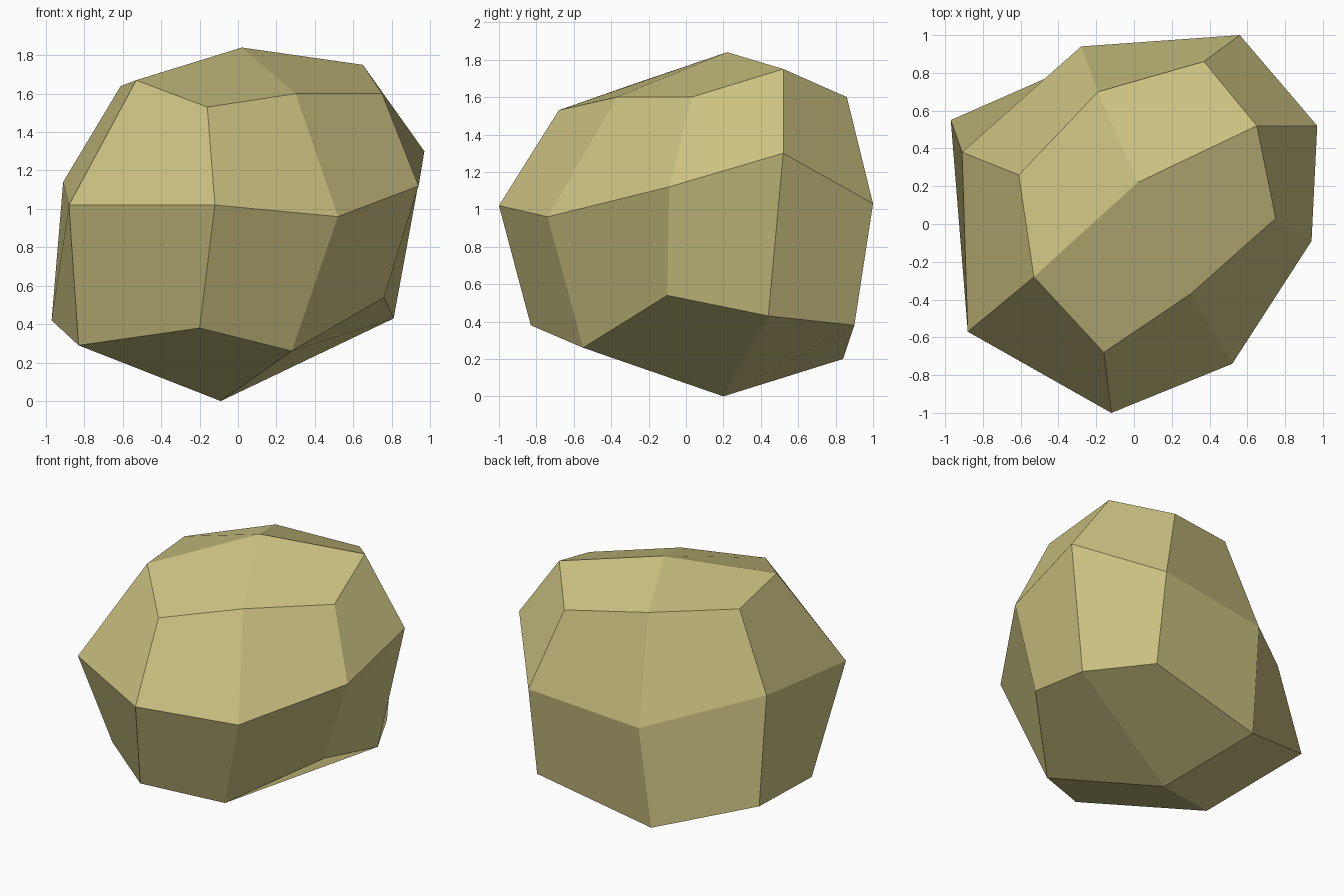
import bpy
import bmesh
from mathutils import Vector

# Remove the default object
default_cube = bpy.data.objects.get("Cube")
if default_cube:
    bpy.data.objects.remove(default_cube, do_unlink=True)


def make_material(name, colour):
    material = bpy.data.materials.new(name)
    material.use_nodes = True
    material.diffuse_color = colour
    shader = next(n for n in material.node_tree.nodes if n.type == "BSDF_PRINCIPLED")
    shader.inputs["Base Color"].default_value = colour
    shader.inputs["Roughness"].default_value = 0.9
    return material


def add_points(mesh, points):
    """Add points given in hundredths of a unit."""
    return [mesh.verts.new(Vector(point) / 100) for point in points]


def bridge_rings(mesh, lower, upper):
    """Join two rings of equal length with a band of quads."""
    count = len(lower)
    for i in range(count):
        j = (i + 1) % count
        mesh.faces.new((lower[i], lower[j], upper[j], upper[i]))


def cap_ring(mesh, ring, centre, folded_across=()):
    """Close a ring with four quads meeting at its centre point.
    Each quad holds one corner of the ring, which sits at an even index.
    Quads fold from centre to corner, or across for the listed corners."""
    for corner in range(0, len(ring), 2):
        before = ring[corner - 1]
        after = ring[corner + 1]
        quad = [centre, before, ring[corner], after]
        if corner in folded_across:
            quad = quad[1:] + quad[:1]
        mesh.faces.new(quad)


# Boulder: a rough block with three uneven rings, front corner first,
# running round by the left side, the back and the right side
boulder_mesh = bmesh.new()

base_ring = add_points(boulder_mesh, [
    (-20, -83, 38), (28, -55, 26), (76, -10, 54), (81, 44, 43),
    (56, 90, 38), (-31, 84, 20), (-97, 55, 42), (-83, -25, 29),
])
middle_ring = add_points(boulder_mesh, [
    (-12, -100, 102), (52, -74, 96), (94, -9, 112), (97, 52, 130),
    (56, 100, 103), (-28, 94, 95), (-91, 38, 114), (-88, -57, 102),
])
crown_ring = add_points(boulder_mesh, [
    (-16, -68, 153), (30, -37, 160), (75, 3, 160), (65, 52, 175),
    (37, 86, 160), (-19, 70, 167), (-61, 26, 164), (-53, -28, 167),
])
foot, peak = add_points(boulder_mesh, [(-9, 20, 0), (2, 22, 184)])

# Side bands and the two caps
bridge_rings(boulder_mesh, base_ring, middle_ring)
bridge_rings(boulder_mesh, middle_ring, crown_ring)
cap_ring(boulder_mesh, crown_ring, peak)
cap_ring(boulder_mesh, base_ring, foot, folded_across=(2,))
bmesh.ops.recalc_face_normals(boulder_mesh, faces=boulder_mesh.faces)

# Flat-shaded stone object
mesh_data = bpy.data.meshes.new("boulder")
boulder_mesh.to_mesh(mesh_data)
boulder_mesh.free()
mesh_data.materials.append(make_material("sandy stone", (0.60, 0.54, 0.22, 1.0)))
boulder = bpy.data.objects.new("boulder", mesh_data)
bpy.context.collection.objects.link(boulder)
